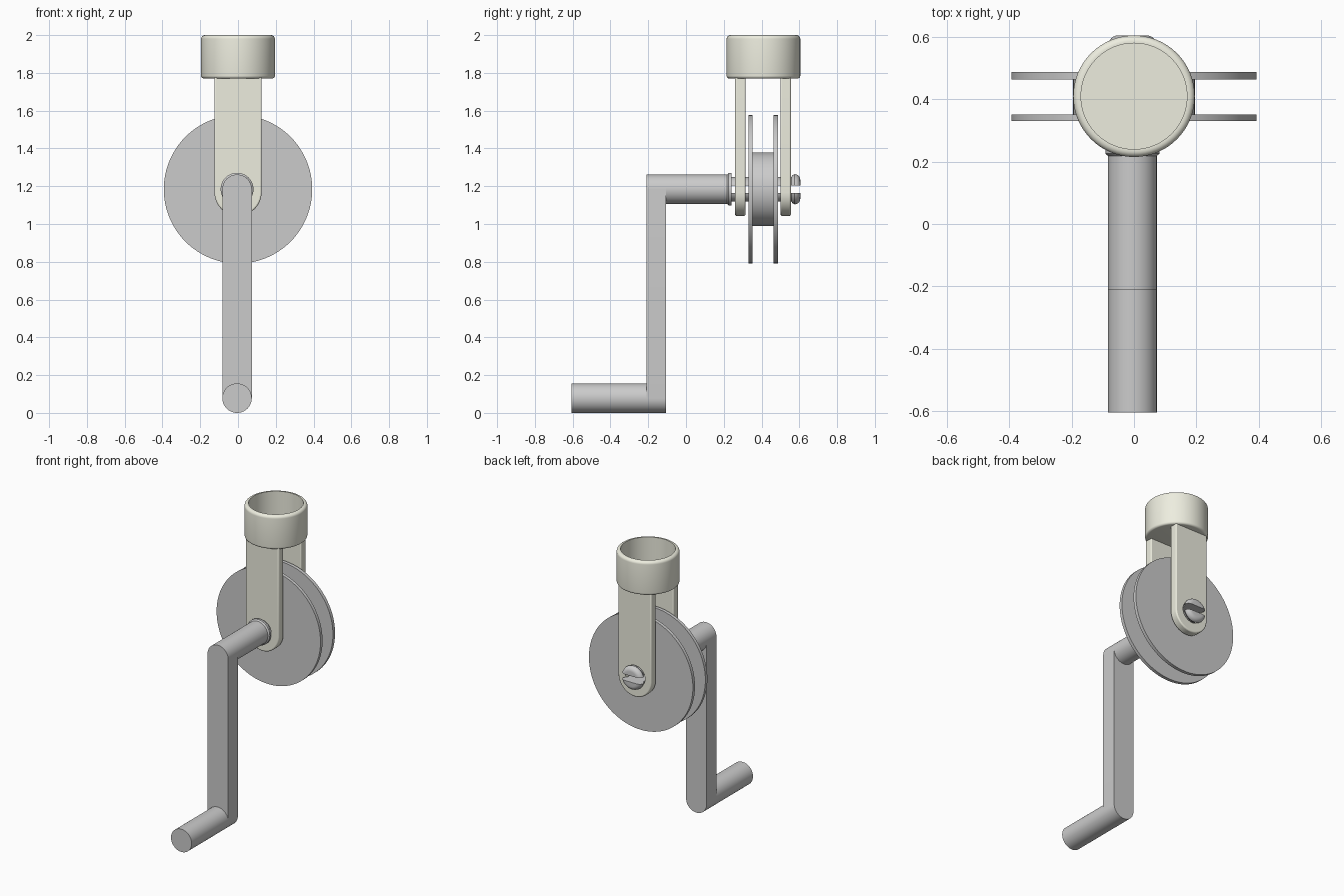
import bpy, bmesh, math
from mathutils import Matrix, Vector

if "Cube" in bpy.data.objects:
    bpy.data.objects.remove(bpy.data.objects["Cube"])

CX, CY, AX = -0.005, 0.41, 1.184   # crank x, pulley y, axle height
cream = bpy.data.materials.new("cream")
cream.diffuse_color = (0.85, 0.85, 0.74, 1)
cream.use_nodes = True
cream.node_tree.nodes["Principled BSDF"].inputs["Base Color"].default_value = cream.diffuse_color


def finish(bm, name, mat=None):
    bmesh.ops.recalc_face_normals(bm, faces=bm.faces)
    me = bpy.data.meshes.new(name)
    bm.to_mesh(me)
    bm.free()
    ob = bpy.data.objects.new(name, me)
    bpy.context.collection.objects.link(ob)
    if mat:
        me.materials.append(mat)
    return ob


def smooth(ob):
    bpy.ops.object.select_all(action='DESELECT')
    ob.select_set(True)
    bpy.context.view_layer.objects.active = ob
    bpy.ops.object.shade_smooth_by_angle(angle=math.radians(35))


def lathe(name, profile, origin, along_y=True, closed=False, mat=None, n=64):
    """Spin (radius, distance) points about the y or z axis."""
    bm = bmesh.new()
    vs = [bm.verts.new((r, 0, d)) for r, d in profile]
    es = [bm.edges.new(p) for p in zip(vs, vs[1:])]
    if closed:
        es.append(bm.edges.new((vs[-1], vs[0])))
    bmesh.ops.spin(bm, geom=vs + es, axis=(0, 0, 1), cent=(0, 0, 0),
                   angle=math.tau, steps=n)
    bmesh.ops.remove_doubles(bm, verts=bm.verts, dist=1e-5)
    if along_y:
        bm.transform(Matrix.Rotation(-math.pi / 2, 4, 'X'))
    bm.transform(Matrix.Translation(Vector(origin)))
    return finish(bm, name, mat)


def rounded_bar(name, cx, r, z0, z1, y0, y1, round_top, mat=None, n=24):
    """Flat bar with a round lower end at z0 and a round or square top at z1."""
    pts = [(cx + r * math.cos(a), z0 + r * math.sin(a))
           for a in (math.pi + math.pi * i / n for i in range(n + 1))]
    if round_top:
        pts += [(cx + r * math.cos(a), z1 + r * math.sin(a))
                for a in (math.pi * i / n for i in range(n + 1))]
    else:
        pts += [(cx + r, z1), (cx - r, z1)]
    bm = bmesh.new()
    f = bm.faces.new([bm.verts.new((x, y0, z)) for x, z in pts])
    ext = bmesh.ops.extrude_face_region(bm, geom=[f])
    bmesh.ops.translate(bm, vec=(0, y1 - y0, 0),
                        verts=[v for v in ext['geom'] if isinstance(v, bmesh.types.BMVert)])
    return finish(bm, name, mat)


def cut(ob, cutter):
    m = ob.modifiers.new("cut", 'BOOLEAN')
    m.operation, m.solver, m.object = 'DIFFERENCE', 'EXACT', cutter
    cutter.hide_render = True
    cutter.hide_set(True)


def arc(r, d, rad, a0, a1, n=6):
    return [(r + rad * math.cos(math.radians(a0 + (a1 - a0) * i / n)),
             d + rad * math.sin(math.radians(a0 + (a1 - a0) * i / n))) for i in range(n + 1)]


# Socket cup with rounded rim
smooth(lathe("socket_cup", [(0, 1.77)] + arc(0.18, 1.785, 0.015, -90, 0)
             + arc(0.175, 1.98, 0.02, 0, 90) + [(0.17, 2.0), (0.17, 1.8), (0, 1.8)],
             (0, CY, 0), along_y=False, mat=cream))

# Fork arms with axle holes
hole = lathe("hole_cutter", [(0, 0), (0.074, 0), (0.074, 0.6), (0, 0.6)], (CX, 0.15, AX))
for name, y in (("front_fork_arm", 0.26), ("back_fork_arm", 0.5)):
    arm = rounded_bar(name, 0, 0.125, 1.168, 1.785, y, y + 0.055, False, cream)
    b = arm.modifiers.new("soft_edges", 'BEVEL')
    b.width, b.segments, b.angle_limit = 0.008, 3, math.radians(40)
    cut(arm, hole)
    smooth(arm)

# Pulley wheel: two flanges around a hub
smooth(lathe("pulley_wheel", [(0.066, 0.33), (0.393, 0.33), (0.393, 0.352), (0.195, 0.352),
                              (0.195, 0.464), (0.393, 0.464), (0.393, 0.487), (0.066, 0.487)],
             (0, 0, AX), closed=True, n=96))

# Crank arm, shaft with collar, and handle
smooth(rounded_bar("crank_arm", CX, 0.078, 0.078, AX, -0.21, -0.105, True))
smooth(lathe("crank_shaft", [(0, -0.106), (0.078, -0.106), (0.078, 0.218),
                             (0.087, 0.226), (0.087, 0.24), (0, 0.24)], (CX, 0, AX)))
smooth(lathe("crank_handle", [(0, -0.605), (0.078, -0.605), (0.078, -0.209), (0, -0.209)],
             (CX, 0, 0.078)))

# Split axle pin with domed snap head
pin = lathe("split_pin", [(0, 0.239), (0.065, 0.239), (0.065, 0.558), (0.074, 0.564)]
            + arc(0.05, 0.575, 0.03, 0, 90) + [(0, 0.605)], (CX, 0, AX))
bm = bmesh.new()
bmesh.ops.create_cube(bm, size=1, matrix=Matrix.Translation((CX, 0.45, AX))
                      @ Matrix.Diagonal((0.4, 0.42, 0.042, 1)))
cut(pin, finish(bm, "slot_cutter"))
smooth(pin)
